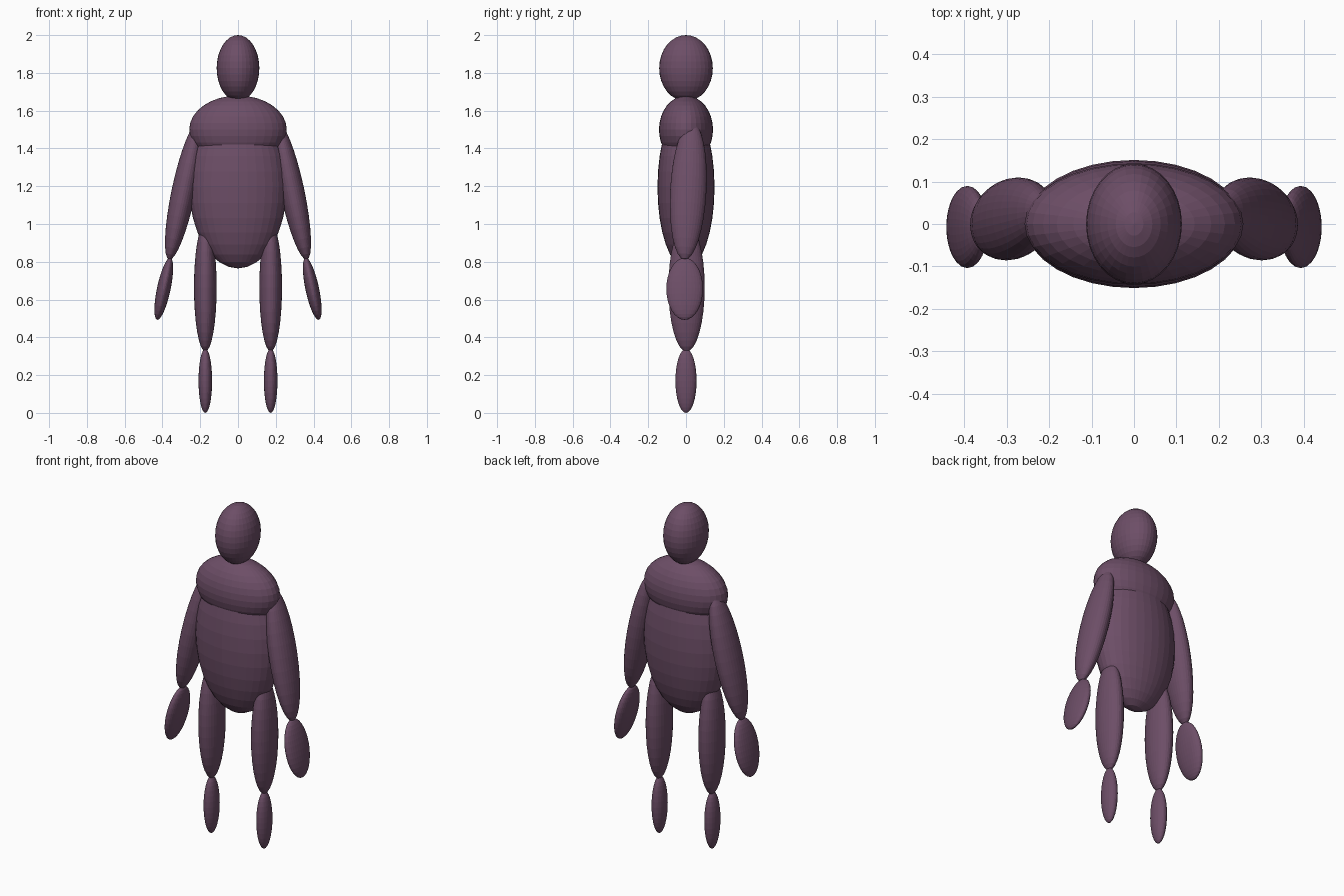
import bpy
from math import radians

if "Cube" in bpy.data.objects:
    bpy.data.objects.remove(bpy.data.objects["Cube"])

# single flat colour
skin = bpy.data.materials.new("dusky purple")
skin.diffuse_color = (0.152, 0.076, 0.135, 1)
skin.use_nodes = True
skin.node_tree.nodes["Principled BSDF"].inputs["Base Color"].default_value = skin.diffuse_color


def ellipsoid(name, centre, radii, lean=0, pitch=0):
    """Faceted ellipsoid; lean turns about y, pitch about x (degrees)."""
    bpy.ops.mesh.primitive_uv_sphere_add(segments=32, ring_count=16, radius=1, location=centre,
                                         rotation=(radians(pitch), radians(lean), 0))
    ob = bpy.context.object
    ob.name = name
    ob.scale = radii
    ob.data.materials.append(skin)
    return ob


# head, shoulders and trunk
ellipsoid("head", (0, 0, 1.825), (0.113, 0.142, 0.175))
ellipsoid("shoulders", (0, 0, 1.50), (0.258, 0.143, 0.18))
ellipsoid("trunk", (0, 0, 1.195), (0.258, 0.151, 0.43))

# limbs, mirrored left and right
for side, s in (("right", 1), ("left", -1)):
    ellipsoid(side + "_arm", (s * 0.287, 0.012, 1.175), (0.064, 0.096, 0.373), -12 * s, -3)
    ellipsoid(side + "_hand", (s * 0.393, -0.007, 0.657), (0.036, 0.097, 0.168), -12 * s)
    ellipsoid(side + "_leg", (s * 0.173, 0.003, 0.665), (0.06, 0.096, 0.34))
    ellipsoid(side + "_foot", (s * 0.173, 0, 0.17), (0.036, 0.056, 0.17))
